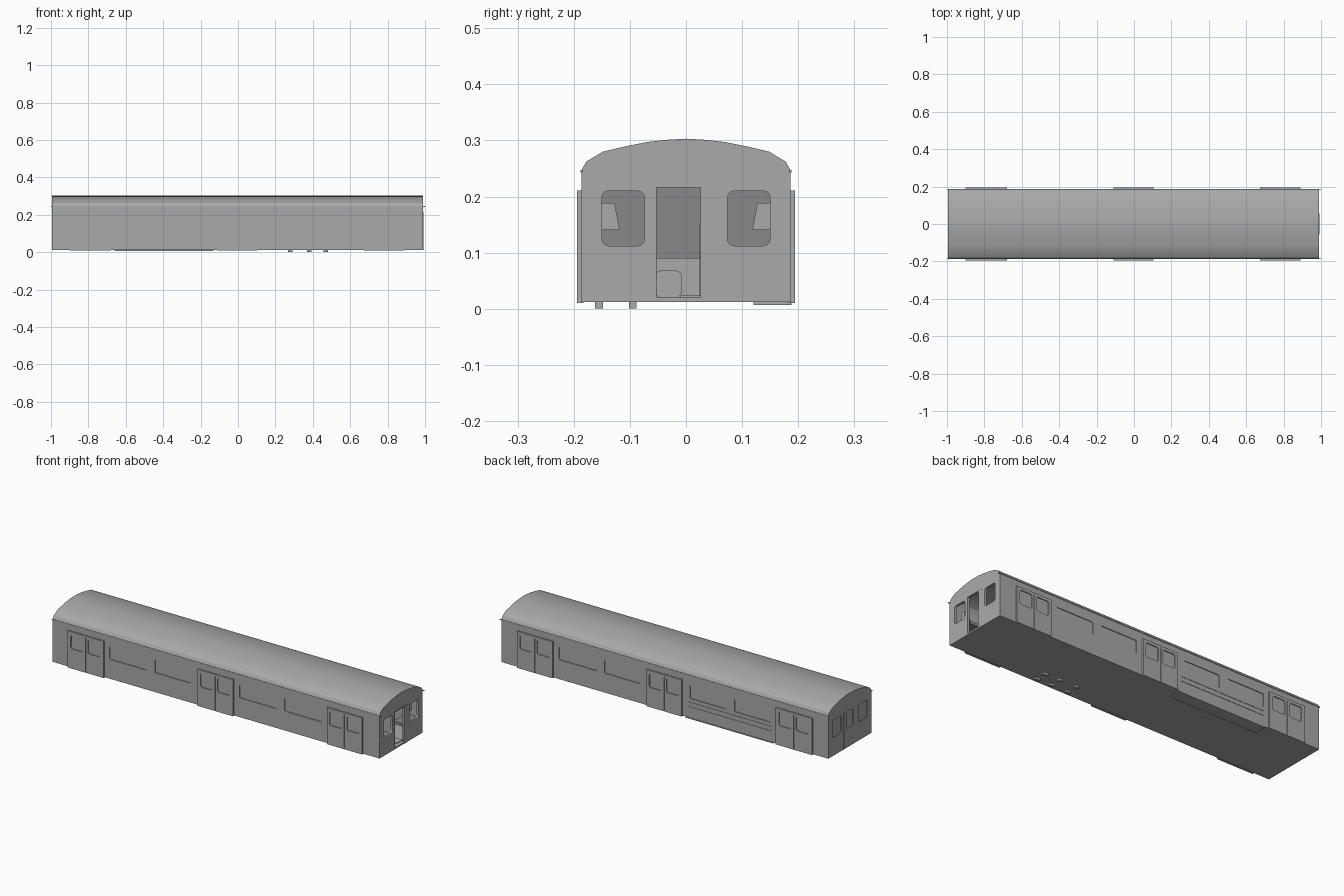
import bpy, bmesh, math
from mathutils import Vector

cube = bpy.data.objects.get("Cube")
if cube:
    bpy.data.objects.remove(cube, do_unlink=True)


def material(name, v):
    m = bpy.data.materials.new(name)
    m.use_nodes = True
    m.diffuse_color = (v, v, v, 1)
    m.node_tree.nodes["Principled BSDF"].inputs["Base Color"].default_value = (v, v, v, 1)
    return m


GREY = material("plain grey", 0.4)
DARK = material("shaded interior grey", 0.25)


def extrude(name, pts, axis, a, b, mat=GREY):
    """Prism of a 2D outline along x (outline in y, z) or y (outline in x, z)."""
    bm = bmesh.new()
    place = (lambda p, d: (d, p[0], p[1])) if axis == "x" else (lambda p, d: (p[0], d, p[1]))
    face = bm.faces.new([bm.verts.new(place(p, a)) for p in pts])
    new = bmesh.ops.extrude_face_region(bm, geom=[face])["geom"]
    shift = Vector((b - a, 0, 0)) if axis == "x" else Vector((0, b - a, 0))
    bmesh.ops.translate(bm, vec=shift, verts=[v for v in new if isinstance(v, bmesh.types.BMVert)])
    bmesh.ops.recalc_face_normals(bm, faces=bm.faces)
    me = bpy.data.meshes.new(name)
    bm.to_mesh(me)
    bm.free()
    me.materials.append(mat)
    ob = bpy.data.objects.new(name, me)
    bpy.context.collection.objects.link(ob)
    return ob


def rect(u0, u1, v0, v1, r=0.0):
    """Rectangle outline, with rounded corners if r > 0."""
    if r == 0:
        return [(u0, v0), (u1, v0), (u1, v1), (u0, v1)]
    pts = []
    centres = [(u1 - r, v1 - r), (u0 + r, v1 - r), (u0 + r, v0 + r), (u1 - r, v0 + r)]
    for i, (cu, cv) in enumerate(centres):
        for k in range(4):
            t = math.radians(90 * i + 30 * k)
            pts.append((cu + r * math.cos(t), cv + r * math.sin(t)))
    return pts


def box(name, x0, x1, y0, y1, z0, z1, mat=GREY):
    return extrude(name, rect(y0, y1, z0, z1), "x", x0, x1, mat)


def cut(target, cutters):
    """Subtract the cutters and remove them."""
    bpy.context.view_layer.objects.active = target
    for c in cutters:
        c.hide_render = True
        mod = target.modifiers.new("cut", "BOOLEAN")
        mod.operation, mod.solver, mod.object = "DIFFERENCE", "EXACT", c
        bpy.ops.object.modifier_apply(modifier=mod.name)
        bpy.data.objects.remove(c, do_unlink=True)


# Cross-section of the car, mirrored about the centre line
HALF = [(0.186, 0.012), (0.186, 0.247), (0.178, 0.262), (0.148, 0.28), (0.11, 0.289), (0.07, 0.297), (0.035, 0.301)]
PROFILE = HALF + [(0, 0.303)] + [(-y, z) for y, z in reversed(HALF)]
INNER = [(y * 0.95, 0.02 if z < 0.02 else z - 0.008) for y, z in PROFILE]

body = extrude("car_body", PROFILE, "x", -0.995, 0.99)
cut(body, [extrude("interior_cutter", INNER, "x", -0.98, 0.978)])

# Open windows and doorway in the cab end
end_cuts = [extrude("cab_window_cutter", rect(s * 0.112 - 0.038, s * 0.112 + 0.038, 0.112, 0.21, 0.012),
                    "x", 0.95, 1.02) for s in (-1, 1)]
end_cuts.append(box("doorway_cutter", 0.95, 1.02, -0.053, 0.028, 0.0205, 0.218))

# Shallow recesses for the closed rear end
for y in (-0.112, 0, 0.112):
    w = 0.03 if y == 0 else 0.038
    end_cuts.append(extrude("rear_window_cutter", rect(y - w, y + w, 0.112, 0.208, 0.012), "x", -1.02, -0.99))
for y in (-0.053, 0.053):
    end_cuts.append(box("rear_seam_cutter", -1.02, -0.992, y - 0.0015, y + 0.0015, 0, 0.218))

# Shallow recesses for the saloon windows on both sides
for s in (-1, 1):
    for x0, x1 in ((-0.65, -0.425), (-0.375, -0.155), (0.14, 0.365), (0.412, 0.64)):
        end_cuts.append(extrude("saloon_window_cutter", rect(x0, x1, 0.118, 0.19, 0.008),
                                "y", s * 0.182, s * 0.21))
cut(body, end_cuts)

# Double doors standing proud of each side
for s, side in ((-1, "front"), (1, "back")):
    for i, (x0, x1) in enumerate(((-0.9, -0.68), (-0.11, 0.105), (0.675, 0.89))):
        mid = (x0 + x1) / 2
        door = extrude(f"{side}_double_door_{i + 1}", rect(x0, x1, 0.01, 0.211), "y", s * 0.183, s * 0.194)
        cuts = [extrude("door_window_cutter", rect(mid + d - 0.038, mid + d + 0.038, 0.118, 0.195, 0.01),
                        "y", s * 0.189, s * 0.21) for d in (-0.052, 0.052)]
        cuts.append(extrude("door_seam_cutter", rect(mid - 0.0015, mid + 0.0015, 0, 0.2), "y", s * 0.19, s * 0.21))
        cut(door, cuts)
    # Rain gutter along the eaves
    box(f"{side}_gutter", -1, 1, s * 0.184, s * 0.188, 0.243, 0.247)

# Raised ribs on the back side below the windows
for z in (0.07, 0.095):
    box("back_side_rib", -0.65, -0.14, 0.184, 0.188, z, z + 0.003)

# Cab end: rim around the doorway and a leaf with a recessed window
for y in (-0.055, 0.053):
    box("doorway_post", 0.988, 0.992, y, y + 0.002, 0.012, 0.218)
box("doorway_header", 0.988, 0.992, -0.055, 0.055, 0.216, 0.219)
leaf = box("cab_door_leaf", 0.986, 0.991, 0.026, 0.053, 0.012, 0.216)
cut(leaf, [extrude("leaf_window_cutter", rect(0.02, 0.039, 0.115, 0.205, 0.006), "x", 0.9895, 1.0)])

# Cab interior: bulkhead, driver seat, console and side shades
box("cab_bulkhead", 0.80, 0.81, -0.17, 0.17, 0.02, 0.265, DARK)
box("bulkhead_lower_panel", 0.81, 0.815, -0.17, 0.17, 0.02, 0.09)
box("cab_partition", 0.81, 0.93, 0.024, 0.028, 0.02, 0.15)
seat = extrude("cab_seat", rect(-0.055, -0.008, 0.02, 0.068, 0.01), "x", 0.86, 0.93)
box("floor_step", 0.90, 0.97, -0.01, 0.04, 0.02, 0.024)
for s in (-1, 1):
    shade = [(s * 0.15, 0.14), (s * 0.118, 0.14), (s * 0.127, 0.188), (s * 0.15, 0.188)]
    extrude("cab_side_shade", shade, "x", 0.92, 0.95)
    box("cab_desk", 0.90, 0.97, min(s * 0.06, s * 0.17), max(s * 0.06, s * 0.17), 0.085, 0.1, DARK)

# Underfloor fittings
box("underfloor_duct", -0.66, -0.13, 0.12, 0.188, 0.007, 0.013)
for x in (0.28, 0.38, 0.47):
    for y in (-0.155, -0.095):
        box("underfloor_foot", x - 0.012, x + 0.012, y - 0.007, y + 0.007, 0.0, 0.013)

# Crisp edges with a smooth roof
bpy.ops.object.select_all(action="DESELECT")
for ob in (body, seat):
    ob.select_set(True)
    bpy.context.view_layer.objects.active = ob
    bpy.ops.object.shade_smooth_by_angle(angle=math.radians(25))
    ob.select_set(False)
